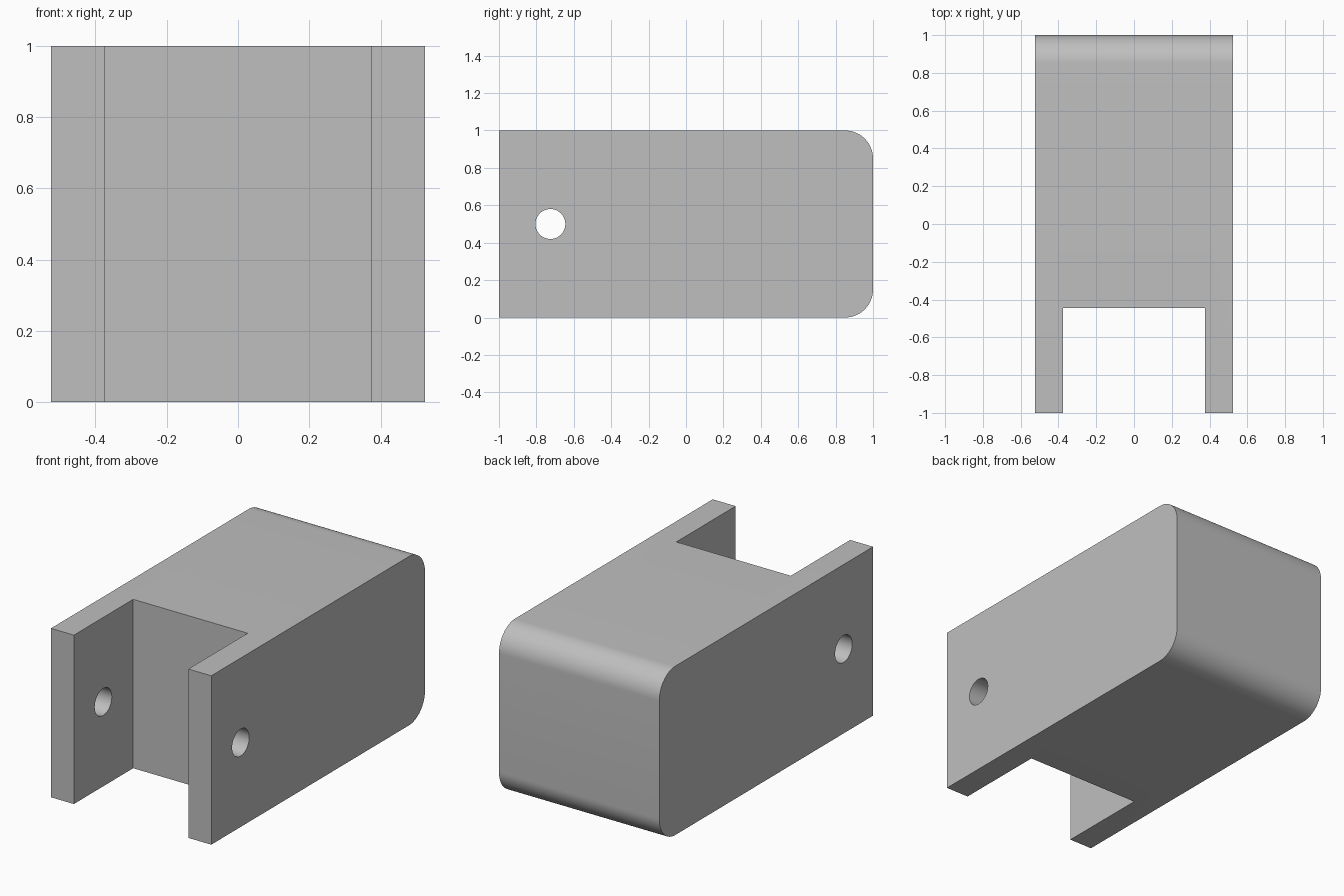
import bpy
import bmesh
from math import pi, radians
from mathutils import Matrix

if "Cube" in bpy.data.objects:
    bpy.data.objects.remove(bpy.data.objects["Cube"], do_unlink=True)

HALF_WIDTH = 0.525
SLOT_HALF_WIDTH = 0.375
SLOT_END = -0.445
CORNER_RADIUS = 0.15

grey = bpy.data.materials.new("plain_grey")
grey.use_nodes = True
colour = (0.52, 0.52, 0.52, 1)
grey.diffuse_color = colour
grey.node_tree.nodes["Principled BSDF"].inputs["Base Color"].default_value = colour


def make_object(name, bm):
    bmesh.ops.recalc_face_normals(bm, faces=bm.faces)
    mesh = bpy.data.meshes.new(name)
    bm.to_mesh(mesh)
    bm.free()
    mesh.materials.append(grey)
    obj = bpy.data.objects.new(name, mesh)
    bpy.context.collection.objects.link(obj)
    return obj


def box(low, high):
    bm = bmesh.new()
    size = [b - a for a, b in zip(low, high)]
    centre = [(a + b) / 2 for a, b in zip(low, high)]
    bmesh.ops.create_cube(bm, size=1, matrix=Matrix.Translation(centre) @ Matrix.Diagonal((*size, 1)))
    return bm


# Solid block with its two back edges rounded
bm = box((-HALF_WIDTH, -1, 0), (HALF_WIDTH, 1, 1))
back_edges = [e for e in bm.edges
              if all(v.co.y > 0.9 for v in e.verts)
              and abs(e.verts[0].co.x - e.verts[1].co.x) > 0.5]
bmesh.ops.bevel(bm, geom=back_edges, offset=CORNER_RADIUS, offset_type='OFFSET',
                segments=16, profile=0.5, affect='EDGES')
clevis = make_object("clevis_block", bm)

# Cutter for the slot between the two front arms
slot = make_object("slot_cutter", box((-SLOT_HALF_WIDTH, -1.2, -0.2), (SLOT_HALF_WIDTH, SLOT_END, 1.2)))

# Cutter for the pin hole through both arms
bm = bmesh.new()
bmesh.ops.create_cone(bm, cap_ends=True, segments=48, radius1=0.08, radius2=0.08, depth=1.4,
                      matrix=Matrix.Translation((0, -0.725, 0.5)) @ Matrix.Rotation(pi / 2, 4, 'Y'))
pin_hole = make_object("pin_hole_cutter", bm)

# Cut the block and discard the cutters
bpy.ops.object.select_all(action='DESELECT')
clevis.select_set(True)
bpy.context.view_layer.objects.active = clevis
for cutter in (slot, pin_hole):
    cutter.hide_render = True
    cut = clevis.modifiers.new(cutter.name, 'BOOLEAN')
    cut.operation = 'DIFFERENCE'
    cut.solver = 'EXACT'
    cut.object = cutter
    bpy.ops.object.modifier_apply(modifier=cut.name)
    bpy.data.objects.remove(cutter, do_unlink=True)

# Smooth the rounded back and hole walls, keep the other edges crisp
bpy.ops.object.shade_smooth_by_angle(angle=radians(30))
